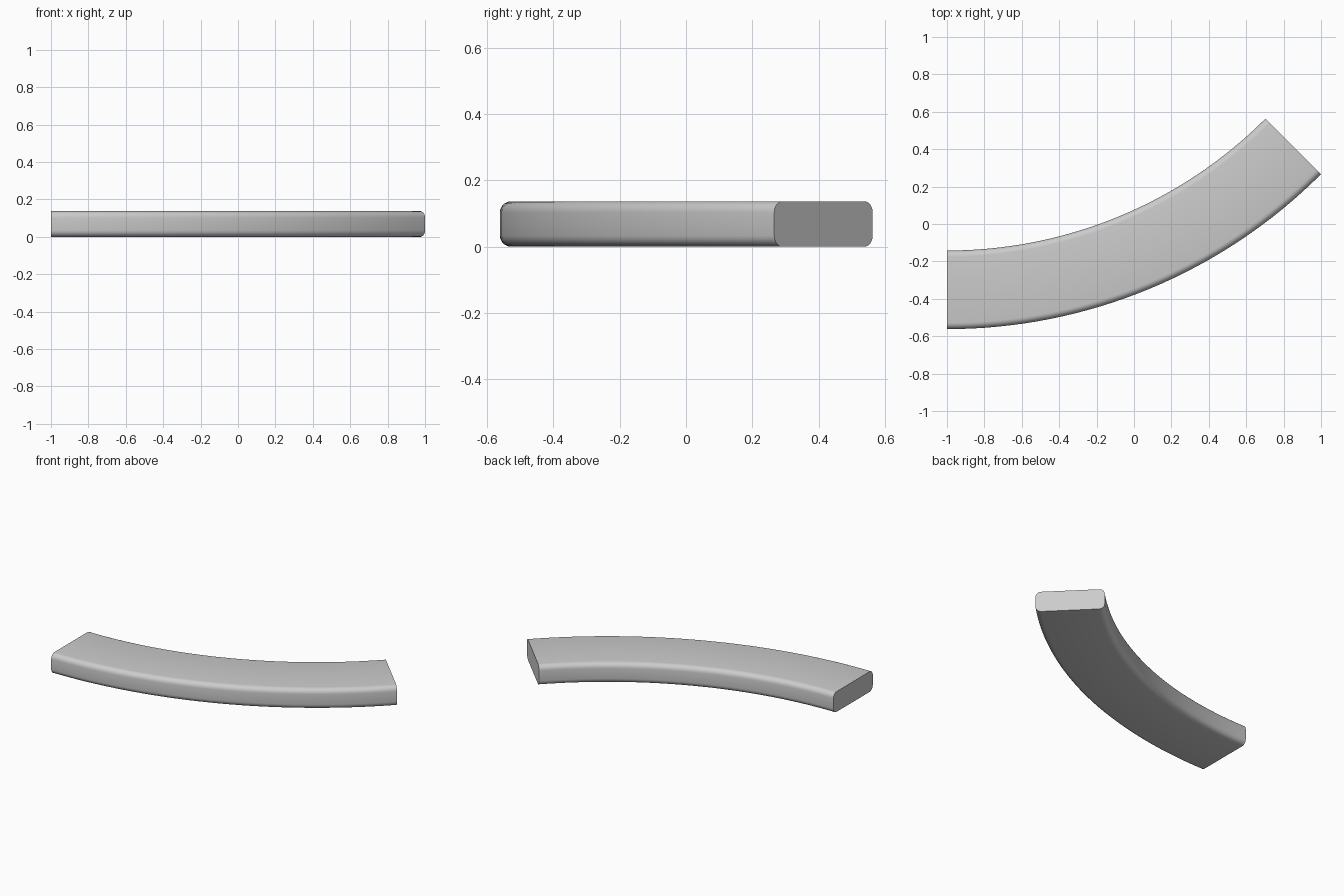
import bpy, bmesh
from math import sin, cos, pi

if "Cube" in bpy.data.objects:
    bpy.data.objects.remove(bpy.data.objects["Cube"])

R_OUT, WIDTH, HEIGHT, ROUND = 2.828, 0.42, 0.137, 0.034
CX, CY = -1.0, 2.266
SWEEP, STEPS, CORNER = pi / 4, 32, 5

# rounded rectangle cross-section: (radius from arc centre, height)
profile = []
corners = [(R_OUT - ROUND, HEIGHT - ROUND), (R_OUT - WIDTH + ROUND, HEIGHT - ROUND),
           (R_OUT - WIDTH + ROUND, ROUND), (R_OUT - ROUND, ROUND)]
for q, (r, z) in enumerate(corners):
    for i in range(CORNER + 1):
        a = (q + i / CORNER) * pi / 2
        profile.append((r + ROUND * cos(a), z + ROUND * sin(a)))

# sweep the section along a 45 degree arc
bm = bmesh.new()
rings = []
for s in range(STEPS + 1):
    t = SWEEP * s / STEPS
    rings.append([bm.verts.new((CX + r * sin(t), CY - r * cos(t), z)) for r, z in profile])
n = len(profile)
for a, b in zip(rings, rings[1:]):
    for i in range(n):
        j = (i + 1) % n
        bm.faces.new((a[i], a[j], b[j], b[i]))

# flat end caps
bm.faces.new(rings[0])
bm.faces.new(rings[-1])
bmesh.ops.recalc_face_normals(bm, faces=bm.faces)

mesh = bpy.data.meshes.new("curved_bar")
bm.to_mesh(mesh)
bm.free()
bar = bpy.data.objects.new("curved_bar", mesh)
bpy.context.collection.objects.link(bar)
bpy.context.view_layer.objects.active = bar
bar.select_set(True)
bpy.ops.object.shade_smooth_by_angle(angle=pi / 5)
